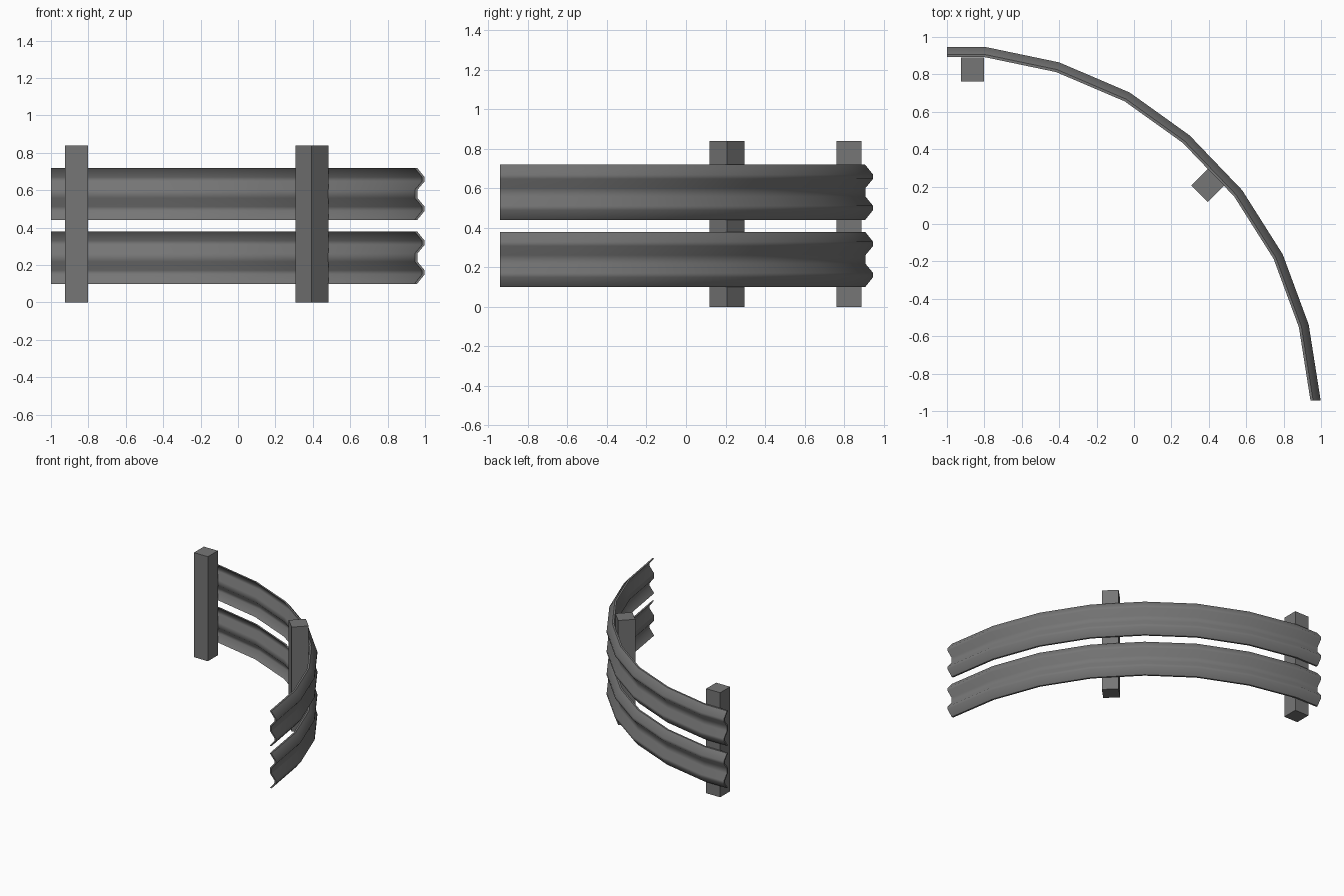
import bpy, bmesh, math
from mathutils import Vector

if "Cube" in bpy.data.objects:
    bpy.data.objects.remove(bpy.data.objects["Cube"])

# Outer edge of the rail seen from above: short straight, then a faceted bend
PATH = [Vector(p) for p in [(-1, .947), (-.797, .947), (-.40, .864), (-.023, .703),
                            (.297, .474), (.578, .181), (.795, -.162),
                            (.934, -.538), (.998, -.943)]]
DEPTH, SHEET = .056, .014

# W-beam cross-section: (height from rail centre, outer face depth)
half = [(.14, .016), (.09, .056), (.068, .056), (.022, .018)]
outer = half + [(-z, d) for z, d in reversed(half)]
PROFILE = outer + [(z, d - SHEET) for z, d in reversed(outer)]

# Dark grey steel
STEEL = bpy.data.materials.new("dark_steel")
STEEL.diffuse_color = (.18, .18, .18, 1)
STEEL.use_nodes = True
STEEL.node_tree.nodes["Principled BSDF"].inputs["Base Color"].default_value = STEEL.diffuse_color


def miters(path):
    """Outward mitre vector at each path point; the far end is cut square to x."""
    normals = []
    for a, b in zip(path, path[1:]):
        t = (b - a).normalized()
        normals.append(Vector((-t.y, t.x)))
    result = [normals[0]]
    for a, b in zip(normals, normals[1:]):
        result.append((a + b) / (1 + a.dot(b)))
    return result + [Vector((1 / normals[-1].x, 0))]


def add_object(name, bm):
    bmesh.ops.recalc_face_normals(bm, faces=bm.faces)
    mesh = bpy.data.meshes.new(name)
    bm.to_mesh(mesh)
    bm.free()
    mesh.materials.append(STEEL)
    ob = bpy.data.objects.new(name, mesh)
    bpy.context.collection.objects.link(ob)
    return ob


def rail(name, zc):
    bm = bmesh.new()
    rings = []
    for p, m in zip(PATH, miters(PATH)):
        ring = []
        for z, d in PROFILE:
            q = p + m * (d - DEPTH)
            ring.append(bm.verts.new((q.x, q.y, zc + z)))
        rings.append(ring)
    n = len(PROFILE)
    for a, b in zip(rings, rings[1:]):
        for i in range(n):
            j = (i + 1) % n
            bm.faces.new((a[i], a[j], b[j], b[i]))
    # end caps as strips of quads across the sheet
    for r in (rings[0], rings[-1]):
        for i in range(n // 2 - 1):
            bm.faces.new((r[i], r[i + 1], r[n - 2 - i], r[n - 1 - i]))
    ob = add_object(name, bm)
    bpy.ops.object.select_all(action='DESELECT')
    ob.select_set(True)
    bpy.context.view_layer.objects.active = ob
    bpy.ops.object.shade_smooth_by_angle(angle=math.radians(45))


def post(name, x, y, turn):
    bm = bmesh.new()
    bmesh.ops.create_cube(bm, size=1)
    ob = add_object(name, bm)
    ob.scale = (.124, .126, .84)
    ob.location = (x, y, .42)
    ob.rotation_euler.z = math.radians(turn)


# Two stacked rails
rail("lower_rail", .24)
rail("upper_rail", .58)

# Support posts on the inside of the bend
post("end_post", -.864, .826, 0)
post("middle_post", .395, .207, -45)
